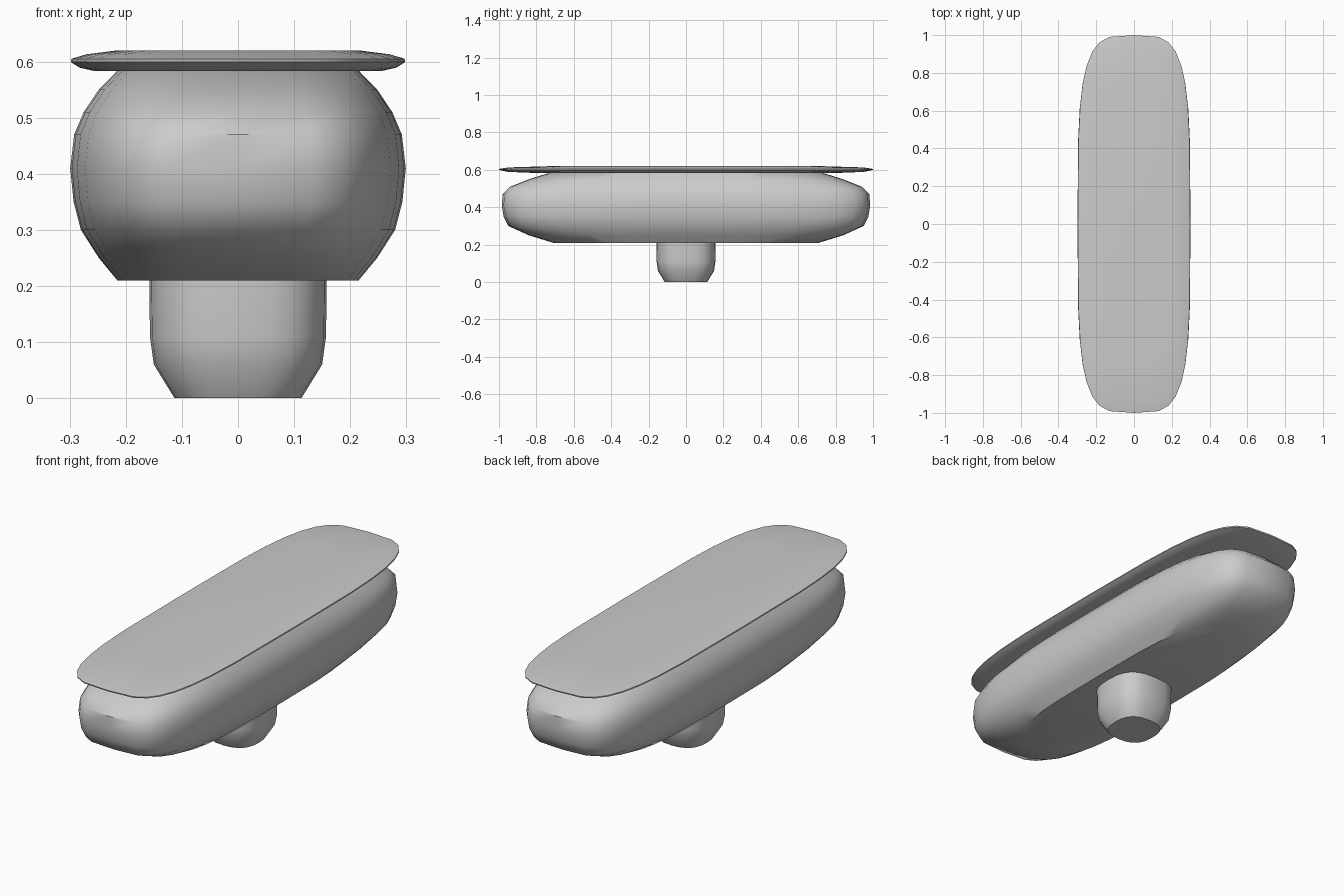
import bpy, bmesh, math

if "Cube" in bpy.data.objects:
    bpy.data.objects.remove(bpy.data.objects["Cube"])


def loft(name, rings, sides=32):
    """Stack rounded-rectangle rings (z, half_x, half_y, squareness) into a closed solid."""
    bm = bmesh.new()
    loops = []
    for z, a, b, n in rings:
        loop = []
        for i in range(sides):
            t = 2 * math.pi * i / sides
            c, s = math.cos(t), math.sin(t)
            x = math.copysign(abs(c) ** (2 / n), c) * a
            y = math.copysign(abs(s) ** (2 / n), s) * b
            loop.append(bm.verts.new((x, y, z)))
        loops.append(loop)
    for lo, hi in zip(loops, loops[1:]):
        for i in range(sides):
            j = (i + 1) % sides
            bm.faces.new((lo[i], lo[j], hi[j], hi[i]))
    bm.faces.new(loops[0][::-1])
    bm.faces.new(loops[-1])
    mesh = bpy.data.meshes.new(name)
    bm.to_mesh(mesh)
    bm.free()
    obj = bpy.data.objects.new(name, mesh)
    bpy.context.collection.objects.link(obj)
    bpy.ops.object.select_all(action='DESELECT')
    obj.select_set(True)
    bpy.context.view_layer.objects.active = obj
    bpy.ops.object.shade_smooth_by_angle(angle=math.radians(40))
    return obj


# Short rounded foot
loft("foot", [
    (0.00, 0.113, 0.113, 2.6),
    (0.06, 0.150, 0.150, 2.7),
    (0.11, 0.157, 0.157, 2.8),
    (0.215, 0.158, 0.158, 2.8),
], 24)

# Long bulging body
loft("body", [
    (0.21, 0.215, 0.71, 3.6),
    (0.25, 0.248, 0.84, 3.8),
    (0.30, 0.280, 0.95, 4.0),
    (0.35, 0.293, 0.975, 4.0),
    (0.41, 0.299, 0.985, 4.0),
    (0.47, 0.292, 0.98, 4.0),
    (0.51, 0.275, 0.94, 4.0),
    (0.55, 0.248, 0.84, 3.8),
    (0.587, 0.212, 0.72, 3.6),
])

# Thin top slab with softened rim
loft("top_slab", [
    (0.583, 0.255, 0.80, 4.0),
    (0.589, 0.282, 0.95, 4.0),
    (0.599, 0.298, 0.998, 4.0),
    (0.605, 0.297, 1.00, 4.0),
    (0.613, 0.270, 0.95, 4.0),
    (0.620, 0.215, 0.72, 4.0),
])
